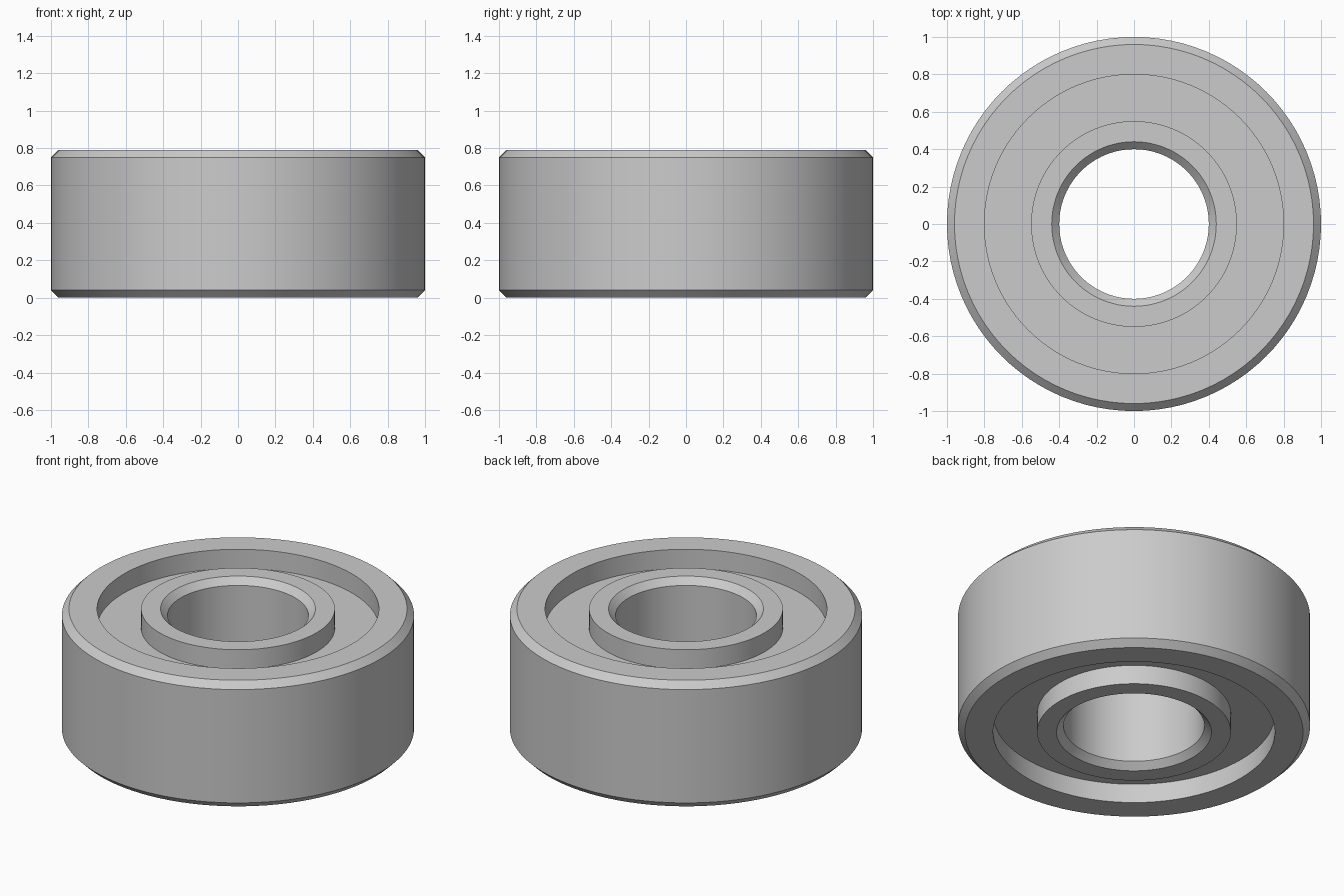
import bpy
import bmesh
from math import pi, radians
from mathutils import Matrix

cube = bpy.data.objects.get("Cube")
if cube:
    bpy.data.objects.remove(cube, do_unlink=True)

HEIGHT = 0.79
BORE, INNER_RIM, OUTER_RIM, OUTSIDE = 0.40, 0.55, 0.80, 1.0
CHAMFER = 0.04
RECESS = 0.12
SEGMENTS = 96

steel = bpy.data.materials.new("light grey steel")
steel.use_nodes = True
colour = (0.6, 0.6, 0.6, 1)
steel.diffuse_color = colour
steel.node_tree.nodes["Principled BSDF"].inputs["Base Color"].default_value = colour


def revolve(name, profile):
    """Spin a closed (radius, z) profile around the z axis."""
    bm = bmesh.new()
    verts = [bm.verts.new((r, 0, z)) for r, z in profile]
    edges = [bm.edges.new((verts[i - 1], verts[i])) for i in range(len(verts))]
    bmesh.ops.spin(bm, geom=verts + edges, cent=(0, 0, 0), axis=(0, 0, 1),
                   angle=2 * pi, steps=SEGMENTS, use_merge=True)
    bmesh.ops.remove_doubles(bm, verts=bm.verts, dist=0.0001)
    bmesh.ops.recalc_face_normals(bm, faces=bm.faces)
    mesh = bpy.data.meshes.new(name)
    bm.to_mesh(mesh)
    bm.free()
    mesh.materials.append(steel)
    obj = bpy.data.objects.new(name, mesh)
    bpy.context.collection.objects.link(obj)
    bpy.ops.object.select_all(action="DESELECT")
    obj.select_set(True)
    bpy.context.view_layer.objects.active = obj
    bpy.ops.object.shade_smooth_by_angle(angle=radians(30))
    return obj


def ring_profile(plain, chamfered):
    """Ring section with both corners of the chamfered radius cut at 45 degrees."""
    inset = CHAMFER if chamfered < plain else -CHAMFER
    return [(plain, 0), (chamfered + inset, 0), (chamfered, CHAMFER),
            (chamfered, HEIGHT - CHAMFER), (chamfered + inset, HEIGHT), (plain, HEIGHT)]


# Chamfered races
revolve("outer_ring", ring_profile(OUTER_RIM, OUTSIDE))
revolve("inner_ring", ring_profile(INNER_RIM, BORE))

# Recessed web closing the gap between the races on both sides
revolve("shield", [(INNER_RIM, RECESS), (OUTER_RIM, RECESS),
                   (OUTER_RIM, HEIGHT - RECESS), (INNER_RIM, HEIGHT - RECESS)])
